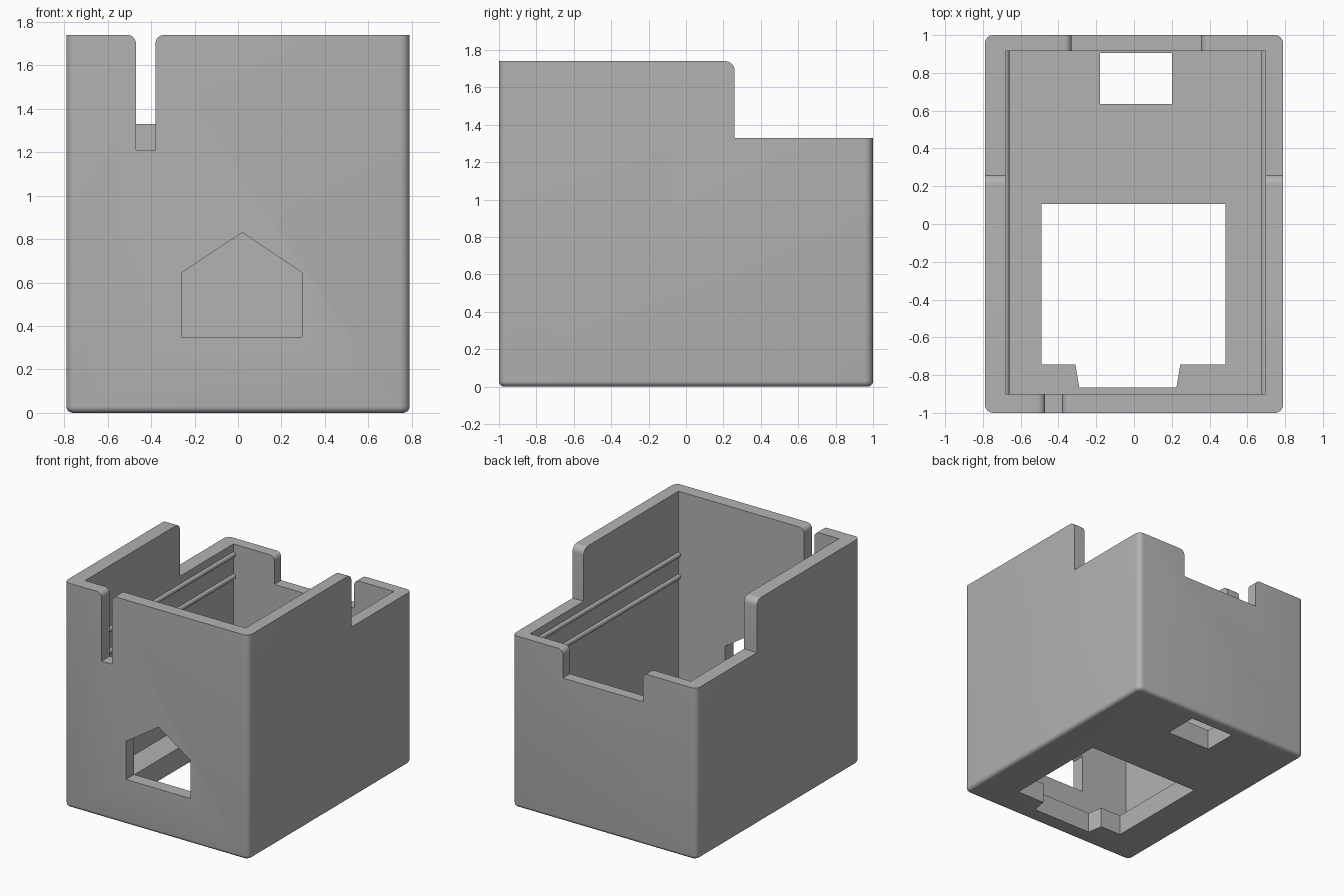
import bpy, bmesh
from math import sin, cos, pi, radians
from mathutils import Vector

if "Cube" in bpy.data.objects:
    bpy.data.objects.remove(bpy.data.objects["Cube"], do_unlink=True)

grey = bpy.data.materials.new("plain grey")
grey.use_nodes = True
grey.diffuse_color = (0.45, 0.45, 0.45, 1)
grey.node_tree.nodes["Principled BSDF"].inputs["Base Color"].default_value = grey.diffuse_color

HX, HY, TOP, LOW = 0.79, 1.0, 1.74, 1.33   # half sizes, front rim, rear rim
FLOOR = 0.16
IN_X, IN_Y = (-0.68, 0.695), (-0.9, 0.915)  # cavity limits


def make_object(name, bm):
    bmesh.ops.recalc_face_normals(bm, faces=bm.faces)
    mesh = bpy.data.meshes.new(name)
    bm.to_mesh(mesh)
    bm.free()
    mesh.materials.append(grey)
    obj = bpy.data.objects.new(name, mesh)
    bpy.context.collection.objects.link(obj)
    return obj


def prism(axis, profile, lo, hi):
    """Extrude a flat profile along an axis, from lo to hi."""
    place = {"x": lambda u, v: (lo, u, v),
             "y": lambda u, v: (u, lo, v),
             "z": lambda u, v: (u, v, lo)}[axis]
    bm = bmesh.new()
    face = bm.faces.new([bm.verts.new(place(u, v)) for u, v in profile])
    out = bmesh.ops.extrude_face_region(bm, geom=[face])
    step = Vector([(hi - lo) * (a == axis) for a in "xyz"])
    bmesh.ops.translate(bm, vec=step,
                        verts=[g for g in out["geom"] if isinstance(g, bmesh.types.BMVert)])
    return bm


def rect(a, b, c, d):
    return [(a, c), (b, c), (b, d), (a, d)]


def arc(cu, cv, r, start, end, n=8):
    angles = [radians(start + (end - start) * i / n) for i in range(n + 1)]
    return [(cu + r * cos(t), cv + r * sin(t)) for t in angles]


def notch(a, b, bottom, rim, r=0.04):
    """Open-topped slot whose upper corners are rounded over."""
    return ([(a, bottom), (b, bottom)] + arc(b + r, rim - r, r, 180, 90)
            + [(b + r, rim + 0.5), (a - r, rim + 0.5)]
            + arc(a - r, rim - r, r, 90, 0))


# Outer block with rounded upright and bottom edges
bm = prism("z", rect(-HX, HX, -HY, HY), 0, TOP)
upright = [e for e in bm.edges if abs(e.verts[0].co.z - e.verts[1].co.z) > 1]
bmesh.ops.bevel(bm, geom=upright, offset=0.045, segments=6, profile=0.5, affect="EDGES")
base = [e for e in bm.edges if all(v.co.z < 0.001 for v in e.verts)]
bmesh.ops.bevel(bm, geom=base, offset=0.03, segments=5, profile=0.5, affect="EDGES")
case = make_object("case_body", bm)

# Everything cut from the block
r = 0.05
rear_step = ([(1.3, LOW), (0.26, LOW)] + arc(0.26 - r, TOP - r, r, 0, 90)
             + [(0.26 - r, 2.2), (1.3, 2.2)])
window = [(-0.26, 0.35), (0.295, 0.35), (0.295, 0.645), (0.02, 0.83), (-0.26, 0.645)]
floor_opening = [(-0.49, 0.105), (-0.49, -0.745), (-0.31, -0.745), (-0.29, -0.865),
                 (0.225, -0.865), (0.245, -0.745), (0.485, -0.745), (0.485, 0.105)]
cuts = {
    "cavity": prism("z", rect(*IN_X, *IN_Y), FLOOR, 2.2),
    "rear_step": prism("x", rear_step, -1, 1),
    "front_slot": prism("y", notch(-0.47, -0.38, 1.21, TOP), -1.2, -0.8),
    "back_notch": prism("y", notch(-0.33, 0.355, 1.11, LOW), 0.8, 1.2),
    "front_window": prism("y", window, -1.2, -0.8),
    "floor_opening": prism("z", floor_opening, -0.2, 0.3),
    "small_opening": prism("z", rect(-0.18, 0.2, 0.635, 0.905), -0.2, 0.3),
}
cutters = []
for name, shape in cuts.items():
    cutter = make_object(name + "_cutter", shape)
    cutter.hide_render = True
    mod = case.modifiers.new(name, "BOOLEAN")
    mod.operation, mod.solver, mod.object = "DIFFERENCE", "EXACT", cutter
    cutters.append(cutter)

# Bake the cuts and drop the cutters
graph = bpy.context.evaluated_depsgraph_get()
carved = bpy.data.meshes.new_from_object(case.evaluated_get(graph))
case.modifiers.clear()
case.data = carved
for cutter in cutters:
    bpy.data.objects.remove(cutter, do_unlink=True)

# Pairs of half-round guide rails on the inner side walls
rails = []
for side, wall, inward in (("right", IN_X[0], 1), ("left", IN_X[1], -1)):
    for level, z in (("lower", 1.08), ("upper", 1.25)):
        half = [(wall + inward * u, v) for u, v in arc(0, z, 0.02, -90, 90, 10)]
        half += [(wall - inward * 0.01, z + 0.02), (wall - inward * 0.01, z - 0.02)]
        rails.append(make_object(f"{side}_{level}_rail", prism("y", half, *IN_Y)))

bpy.ops.object.select_all(action="DESELECT")
for obj in [case] + rails:
    obj.select_set(True)
bpy.context.view_layer.objects.active = case
bpy.ops.object.shade_smooth_by_angle(angle=radians(35))
